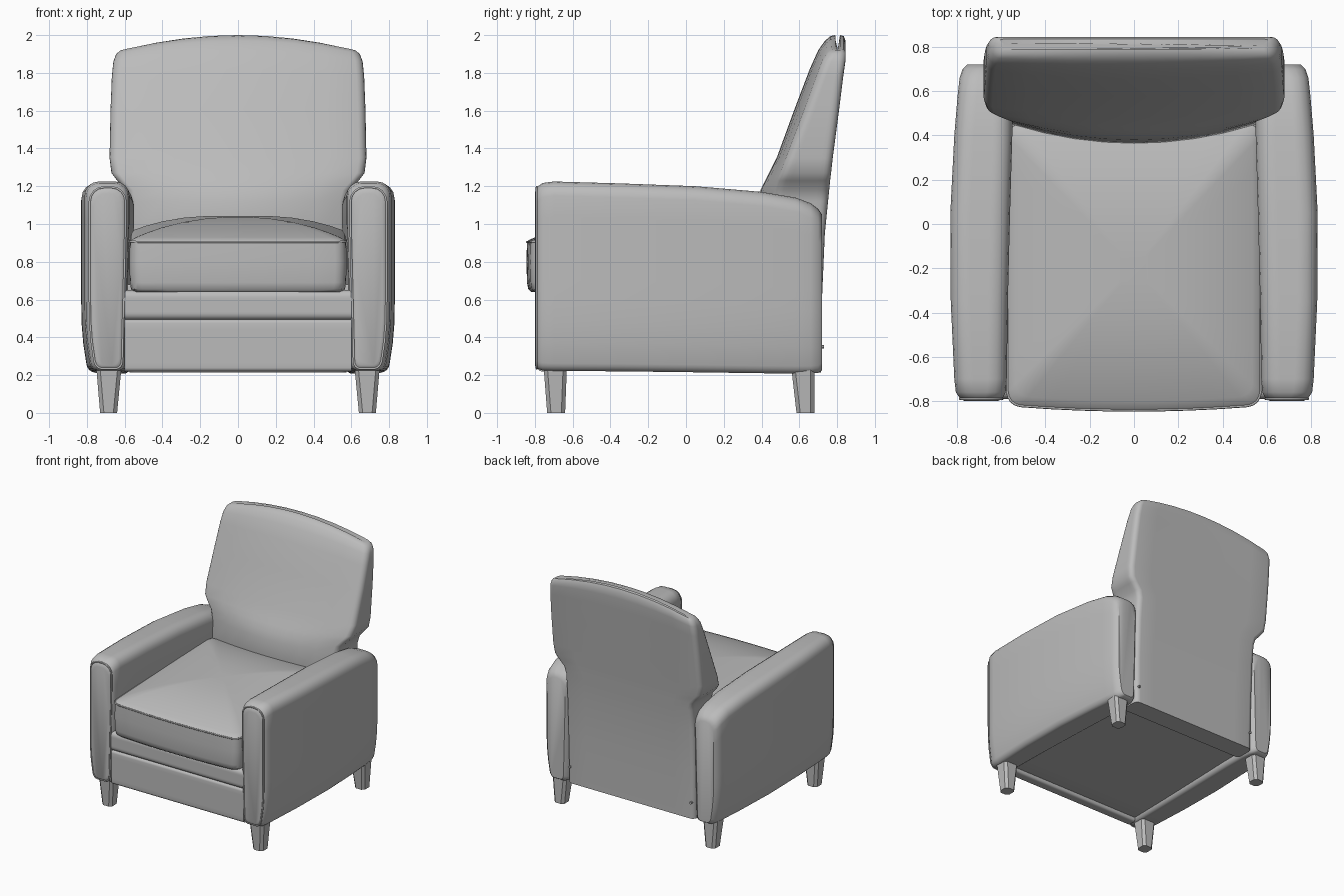
import bpy
import bmesh
from math import sin, cos, pi, radians

if "Cube" in bpy.data.objects:
    bpy.data.objects.remove(bpy.data.objects["Cube"])

grey = bpy.data.materials.new("grey upholstery")
grey.use_nodes = True
COLOUR = (0.5, 0.5, 0.5, 1)
grey.diffuse_color = COLOUR
grey.node_tree.nodes["Principled BSDF"].inputs["Base Color"].default_value = COLOUR


def ring(a0, a1, b0, b1, r_low, r_high=None, steps=4, cuts=8):
    """Rounded rectangle as 2D points, with cuts along each straight side."""
    r_high = r_low if r_high is None else r_high
    corners = [(a1, b0, -1, 1, r_low, -90), (a1, b1, -1, -1, r_high, 0),
               (a0, b1, 1, -1, r_high, 90), (a0, b0, 1, 1, r_low, 180)]
    arcs = []
    for a, b, sa, sb, r, start in corners:
        angles = [radians(start + 90 * i / steps) for i in range(steps + 1)]
        arcs.append([(a + sa * r + r * cos(t), b + sb * r + r * sin(t)) for t in angles])
    points = []
    for i, arc in enumerate(arcs):
        points += arc
        (p, q), (u, v) = arc[-1], arcs[(i + 1) % 4][0]
        points += [(p + (u - p) * k / cuts, q + (v - q) * k / cuts) for k in range(1, cuts)]
    return points


def finish(name, bm, angle=40):
    bmesh.ops.recalc_face_normals(bm, faces=bm.faces)
    mesh = bpy.data.meshes.new(name)
    bm.to_mesh(mesh)
    bm.free()
    mesh.materials.append(grey)
    obj = bpy.data.objects.new(name, mesh)
    bpy.context.collection.objects.link(obj)
    bpy.ops.object.select_all(action="DESELECT")
    obj.select_set(True)
    bpy.context.view_layer.objects.active = obj
    bpy.ops.object.shade_smooth_by_angle(angle=radians(angle))
    return obj


def loft(name, rings, angle=40):
    """Skin a stack of equal rings and cap both ends."""
    bm = bmesh.new()
    rows = [[bm.verts.new(p) for p in pts] for pts in rings]
    n = len(rows[0])
    for low, high in zip(rows, rows[1:]):
        for i in range(n):
            j = (i + 1) % n
            bm.faces.new((low[i], low[j], high[j], high[i]))
    bm.faces.new(rows[0])
    bm.faces.new(rows[-1])
    return finish(name, bm, angle)


def piping(name, points, closed=False):
    curve = bpy.data.curves.new(name, "CURVE")
    curve.dimensions = "3D"
    curve.bevel_depth = 0.006
    curve.bevel_resolution = 1
    line = curve.splines.new("POLY")
    line.points.add(len(points) - 1)
    for p, co in zip(line.points, points):
        p.co = (*co, 1)
    line.use_cyclic_u = closed
    curve.materials.append(grey)
    obj = bpy.data.objects.new(name, curve)
    bpy.context.collection.objects.link(obj)


# Arms: rounded upright slabs, swelling outward at mid height and mid length
ARM = [  # y, inner x, outer x, bottom z, top z
    (-0.80, 0.615, 0.765, 0.25, 1.165),
    (-0.79, 0.595, 0.785, 0.235, 1.195),
    (-0.76, 0.58, 0.805, 0.225, 1.217),
    (-0.70, 0.575, 0.812, 0.222, 1.225),
    (-0.35, 0.57, 0.828, 0.22, 1.215),
    (0.05, 0.56, 0.83, 0.215, 1.20),
    (0.40, 0.55, 0.812, 0.21, 1.17),
    (0.58, 0.55, 0.797, 0.208, 1.14),
    (0.66, 0.555, 0.788, 0.208, 1.11),
    (0.70, 0.57, 0.775, 0.212, 1.08),
    (0.72, 0.59, 0.755, 0.225, 1.05),
]


def arm_ring(y, x0, x1, z0, z1, side):
    points = []
    for x, z in ring(x0, x1, z0, z1, 0.04, 0.075):
        outward = (x - x0) / (x1 - x0)
        taper = max(0, 0.55 - z) / 0.33
        lean = 0.025 * (1 - outward) * max(0, 1 - z)
        points.append((side * (x - 0.035 * outward * taper ** 2 + lean), y, z))
    return points


for side, label in ((1, "left"), (-1, "right")):
    loft(label + "_arm", [arm_ring(*row, side) for row in ARM])
    piping(label + "_arm_piping", arm_ring(*ARM[1], side), True)

# Backrest: wedge between the arms, widening above them to an arched top
BACK = [  # z, half width, front y at the side, rear y, front bulge, arch
    (0.215, 0.575, 0.55, 0.715, 0, 0),
    (0.60, 0.58, 0.50, 0.72, 0.02, 0),
    (0.95, 0.58, 0.46, 0.735, 0.10, 0),
    (1.12, 0.58, 0.47, 0.752, 0.09, 0),
    (1.18, 0.595, 0.475, 0.758, 0.08, 0),
    (1.23, 0.64, 0.49, 0.763, 0.07, 0),
    (1.27, 0.67, 0.505, 0.768, 0.065, 0),
    (1.35, 0.68, 0.535, 0.777, 0.055, 0),
    (1.60, 0.675, 0.63, 0.81, 0.055, 0.01),
    (1.78, 0.668, 0.695, 0.833, 0.04, 0.04),
    (1.86, 0.66, 0.725, 0.845, 0.025, 0.06),
    (1.90, 0.645, 0.75, 0.845, 0.015, 0.07),
    (1.92, 0.62, 0.77, 0.835, 0.005, 0.075),
    (1.925, 0.59, 0.79, 0.815, 0, 0.075),
]


def back_ring(z, half, front, rear, bulge, arch):
    points = []
    for x, y in ring(-half, half, front, rear, min(0.04, (rear - front) * 0.45)):
        crown = 1 - (x / half) ** 2
        toward_front = (rear - y) / (rear - front)
        points.append((x, y - bulge * crown * toward_front, z + arch * crown))
    return points


loft("backrest", [back_ring(*row) for row in BACK])

# Seat cushion: upright sides, then shrinking rings that rise to a soft crown
SEAT_CENTRE = -0.20


def seat_ring(z, scale, crown, slope):
    points = []
    for x, y in ring(-0.575, 0.575, -0.62, 0.66, 0.06):
        y -= 0.025 * (1 - (x / 0.575) ** 2) * (y < 0)
        rise = slope * (y * scale + 0.64) / 1.28
        points.append((x * scale, SEAT_CENTRE + y * scale, z + crown + rise))
    return points


sides = [seat_ring(z, s, 0, t) for z, s, t in
         ((0.64, 0.96, 0), (0.655, 0.985, 0), (0.69, 0.995, 0), (0.80, 1, 0.03), (0.905, 0.995, 0.05))]
top = [seat_ring(0.91, s, 0.105 * (1 - s ** 2.5), 0.05) for s in (0.98, 0.93, 0.85, 0.7, 0.5, 0.3, 0.1)]
loft("seat_cushion", sides + top)
piping("seat_cushion_piping", sides[-1], True)

# Front rails, base and underside frame
for name, y0, y1, z0, z1, r in (
        ("upper_front_rail", -0.79, -0.5, 0.492, 0.65, 0.035),
        ("lower_front_rail", -0.785, -0.70, 0.22, 0.495, 0.02),
        ("seat_base", -0.72, 0.66, 0.25, 0.68, 0.01)):
    section = ring(y0, y1, z0, z1, r)
    loft(name, [[(x, y, z) for y, z in section] for x in (-0.60, 0.60)])

# Legs: tapered posts with chamfered corners
for side, label in ((1, "left"), (-1, "right")):
    for place, top_y, foot_y in (("front", (-0.755, -0.63), (-0.735, -0.64)),
                                 ("back", (0.555, 0.68), (0.585, 0.68))):
        rings = []
        for z, (x0, x1), (y0, y1) in ((0, (0.64, 0.73), foot_y), (0.26, (0.615, 0.752), top_y)):
            section = ring(x0, x1, y0, y1, 0.02, steps=1, cuts=1)
            rings.append([(side * x, y, z) for x, y in section])
        loft(f"{label}_{place}_leg", rings, 30)

    # Small stud low on the rear panel
    stud = [[(side * 0.55 + 0.01 * cos(i * pi / 4), y, 0.35 + 0.01 * sin(i * pi / 4))
             for i in range(8)] for y in (0.70, 0.73)]
    loft(label + "_rear_stud", stud)
